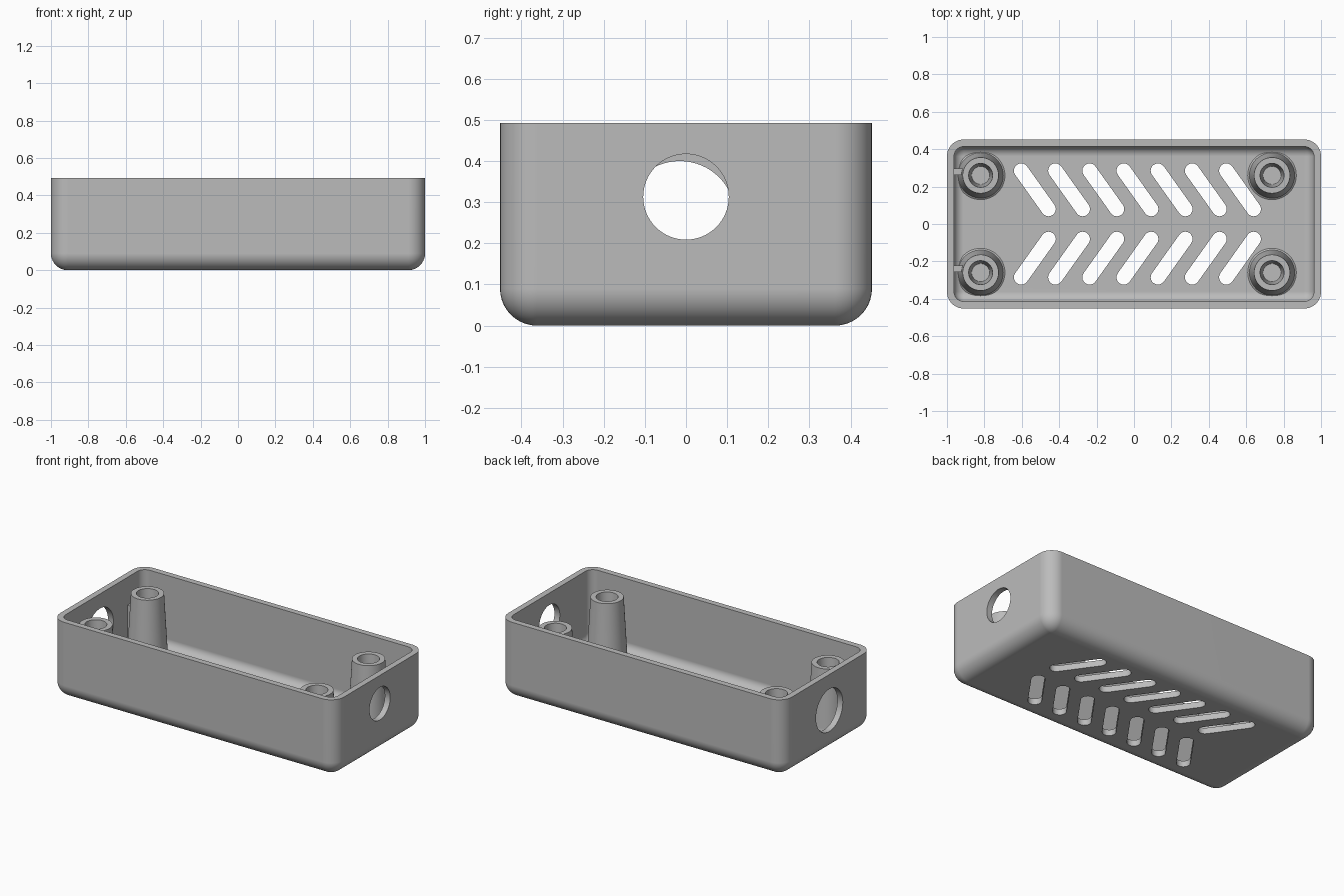
import bpy, bmesh, math
from mathutils import Matrix, Vector

if "Cube" in bpy.data.objects:
    bpy.data.objects.remove(bpy.data.objects["Cube"])

LENGTH, WIDTH, HEIGHT = 2.0, 0.904, 0.493
WALL, FILLET, STEPS = 0.038, 0.09, 10

grey = bpy.data.materials.new("plastic_grey")
grey.use_nodes = True
colour = (0.5, 0.5, 0.5, 1)
grey.diffuse_color = colour
grey.node_tree.nodes["Principled BSDF"].inputs["Base Color"].default_value = colour


def make_object(name, bm):
    bmesh.ops.remove_doubles(bm, verts=bm.verts, dist=1e-5)
    bmesh.ops.recalc_face_normals(bm, faces=bm.faces)
    mesh = bpy.data.meshes.new(name)
    bm.to_mesh(mesh)
    bm.free()
    mesh.materials.append(grey)
    obj = bpy.data.objects.new(name, mesh)
    bpy.context.collection.objects.link(obj)
    return obj


def smooth(obj):
    bpy.ops.object.select_all(action='DESELECT')
    obj.select_set(True)
    bpy.context.view_layer.objects.active = obj
    bpy.ops.object.shade_smooth_by_angle(angle=math.radians(35))
    mod = obj.modifiers.new("even_shading", 'WEIGHTED_NORMAL')
    mod.keep_sharp = True


def bridge(bm, low, high):
    n = len(low)
    for i in range(n):
        j = (i + 1) % n
        bm.faces.new((low[i], low[j], high[j], high[i]))


def rounded_ring(bm, inset, radius, z):
    """Ring of vertices around a rounded rectangle."""
    hx, hy = LENGTH / 2 - inset - radius, WIDTH / 2 - inset - radius
    ring = []
    for corner, (sx, sy) in enumerate(((1, 1), (-1, 1), (-1, -1), (1, -1))):
        for k in range(STEPS + 1):
            a = math.pi / 2 * (corner + k / STEPS)
            ring.append(bm.verts.new((sx * hx + radius * math.cos(a),
                                      sy * hy + radius * math.sin(a), z)))
    return ring


def slot_prism(bm, a, b, radius, z0, z1):
    """Straight slot with round ends between two points."""
    along = (b - a).normalized()
    start = math.atan2(along.y, along.x) + math.pi / 2
    outline = []
    for centre, turn in ((a, 0), (b, math.pi)):
        for k in range(STEPS + 1):
            t = start + turn + math.pi * k / STEPS
            outline.append(centre + Vector((math.cos(t), math.sin(t))) * radius)
    low = [bm.verts.new((p.x, p.y, z0)) for p in outline]
    high = [bm.verts.new((p.x, p.y, z1)) for p in outline]
    bridge(bm, low, high)
    bm.faces.new(low[::-1])
    bm.faces.new(high)


def port(bm, x, y, z, radius):
    """Round cutter through an end wall."""
    place = Matrix.Translation((x, y, z)) @ Matrix.Rotation(math.pi / 2, 4, 'Y')
    bmesh.ops.create_cone(bm, cap_ends=True, segments=64, radius1=radius,
                          radius2=radius, depth=0.3, matrix=place)


# Open tray: filleted outside, rim, filleted inside
bm = bmesh.new()
outside, inside = [], []
for k in range(STEPS + 1):
    a = math.pi / 2 * k / STEPS
    r = FILLET * math.sin(a)
    outside.append((FILLET - r, max(r, 0.002), FILLET * (1 - math.cos(a))))
    ri = (FILLET - WALL) * math.sin(a)
    inside.append((FILLET - ri, max(ri, 0.002), FILLET - (FILLET - WALL) * math.cos(a)))
levels = outside + [(0, FILLET, HEIGHT), (WALL, FILLET - WALL, HEIGHT)] + inside[::-1]
rings = [rounded_ring(bm, *level) for level in levels]
for low, high in zip(rings, rings[1:]):
    bridge(bm, low, high)
bm.faces.new(rings[0][::-1])
bm.faces.new(rings[-1])
tray = make_object("tray", bm)

# Cutters: two rows of slanted vents and a port in each end
bm = bmesh.new()
for i in range(7):
    x = -0.603 + 0.1828 * i
    for side in (1, -1):
        slot_prism(bm, Vector((x, 0.285 * side)), Vector((x + 0.146, 0.08 * side)),
                   0.039, -0.1, 0.12)
port(bm, 1, 0, 0.313, 0.104)
port(bm, -1, -0.015, 0.265, 0.135)
cutter = make_object("opening_cutter", bm)
cutter.hide_render = True

cut = tray.modifiers.new("openings", 'BOOLEAN')
cut.object, cut.operation, cut.solver = cutter, 'DIFFERENCE', 'EXACT'
bpy.context.view_layer.objects.active = tray
bpy.ops.object.modifier_apply(modifier=cut.name)
bpy.data.objects.remove(cutter)
smooth(tray)

# Tapered screw posts with blind tapered holes, profile as (radius, height)
POST = [(0.13, 0.03), (0.13, 0.038), (0.121, 0.045), (0.117, 0.06), (0.096, 0.43),
        (0.064, 0.43), (0.048, 0.13)]
for end, x in (("right", -0.82), ("left", 0.738)):
    for row, y in (("front", -0.26), ("back", 0.26)):
        bm = bmesh.new()
        loops = []
        for r, z in POST:
            loops.append([bm.verts.new((x + r * math.cos(math.tau * k / 48),
                                        y + r * math.sin(math.tau * k / 48), z))
                          for k in range(48)])
        for low, high in zip(loops, loops[1:]):
            bridge(bm, low, high)
        bm.faces.new(loops[0][::-1])
        bm.faces.new(loops[-1])
        smooth(make_object(f"{row}_{end}_post", bm))

# Small ribs tying two posts to the end wall
for row, y in (("front", -0.24), ("back", 0.28)):
    bm = bmesh.new()
    place = Matrix.Translation((-0.945, y, 0.175)) @ Matrix.Diagonal((0.06, 0.035, 0.28, 1))
    bmesh.ops.create_cube(bm, size=1, matrix=place)
    make_object(f"{row}_rib", bm)
